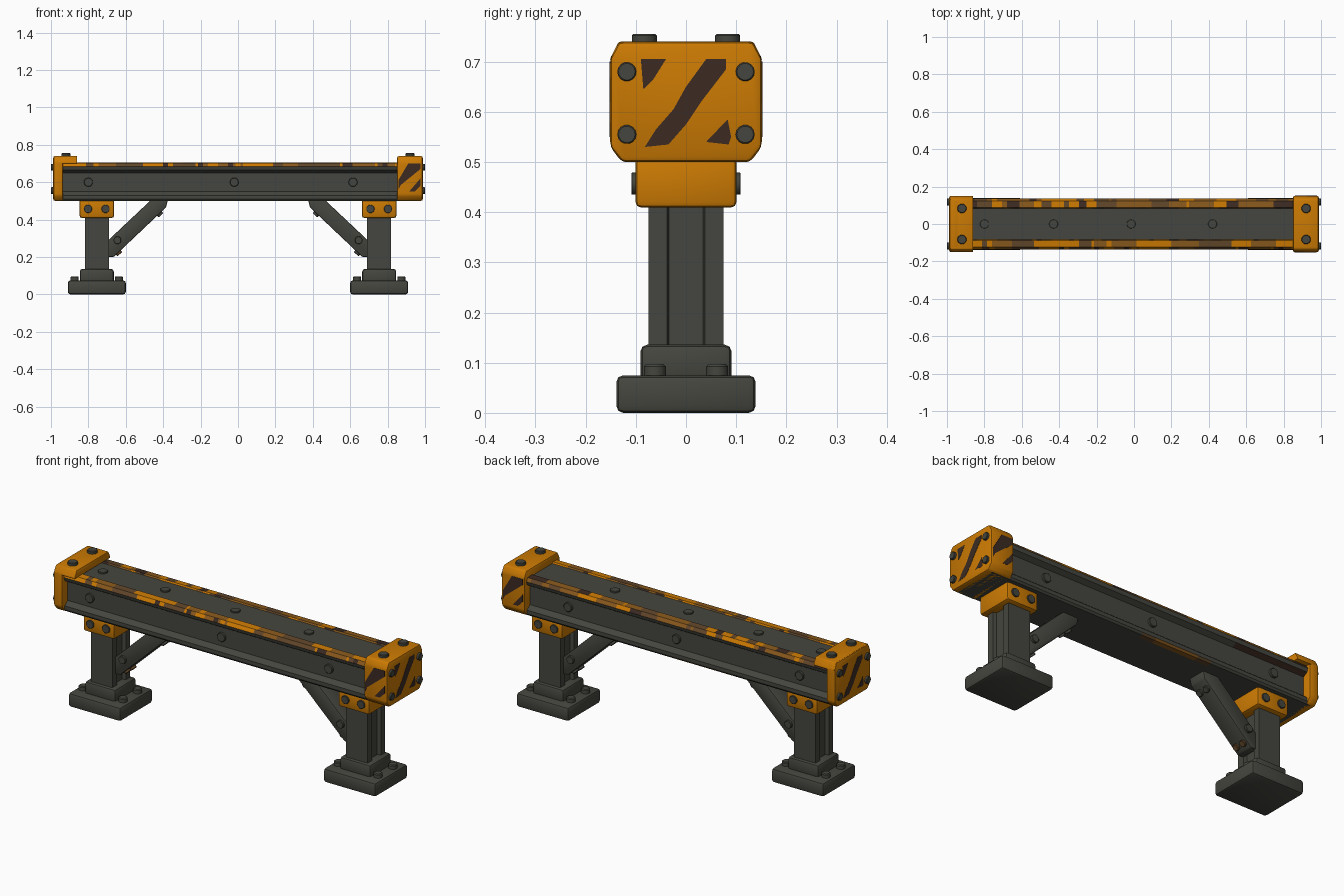
import bpy
import bmesh
import math
import random
from mathutils import Vector, Matrix

random.seed(7)

default_cube = bpy.data.objects.get("Cube")
if default_cube:
    bpy.data.objects.remove(default_cube, do_unlink=True)


def make_material(name, red, green, blue):
    material = bpy.data.materials.new(name)
    material.use_nodes = True
    colour = (red, green, blue, 1)
    material.diffuse_color = colour
    shader = material.node_tree.nodes["Principled BSDF"]
    shader.inputs["Base Color"].default_value = colour
    shader.inputs["Roughness"].default_value = 0.7
    return material


steel = make_material("dark steel", 0.06, 0.061, 0.05)
orange = make_material("safety orange", 0.6, 0.195, 0.001)
brown = make_material("dark brown paint", 0.045, 0.024, 0.016)
ochre = make_material("worn ochre", 0.25, 0.1, 0.012)
umber = make_material("faded umber", 0.12, 0.062, 0.022)


def finish(mesh_data, name, *materials):
    """Turn a bmesh into a smooth-shaded object with sharp edges kept."""
    bmesh.ops.recalc_face_normals(mesh_data, faces=mesh_data.faces)
    mesh = bpy.data.meshes.new(name)
    mesh_data.to_mesh(mesh)
    mesh_data.free()
    part = bpy.data.objects.new(name, mesh)
    bpy.context.collection.objects.link(part)
    for material in materials:
        mesh.materials.append(material)
    bpy.ops.object.select_all(action="DESELECT")
    part.select_set(True)
    bpy.context.view_layer.objects.active = part
    bpy.ops.object.shade_smooth_by_angle(angle=math.radians(35))


def prism(name, outline, axis, low, high, material, bevel=0.0):
    """Extrude an outline along one axis; outline uses the other two axes."""
    def place(point, along):
        coords = list(point)
        coords.insert("xyz".index(axis), along)
        return coords

    bm = bmesh.new()
    base = bm.faces.new([bm.verts.new(place(p, low)) for p in outline])
    extruded = bmesh.ops.extrude_face_region(bm, geom=[base])["geom"]
    moved = [v for v in extruded if isinstance(v, bmesh.types.BMVert)]
    bmesh.ops.translate(bm, verts=moved, vec=place((0, 0), high - low))
    if bevel:
        bmesh.ops.bevel(bm, geom=bm.edges[:], offset=bevel, segments=2,
                        profile=0.5, affect="EDGES")
    finish(bm, name, material)


def box(name, x, y, z, material, bevel=0.01):
    corners = [(x[0], y[0]), (x[1], y[0]), (x[1], y[1]), (x[0], y[1])]
    prism(name, corners, "z", z[0], z[1], material, bevel)


def bolt(name, location, direction, radius=0.024, height=0.012, material=steel):
    """A round bolt head standing on a surface."""
    bm = bmesh.new()
    bmesh.ops.create_cone(bm, cap_ends=True, segments=14, radius1=radius,
                          radius2=radius, depth=height * 2)
    rim = [e for e in bm.edges if all(v.co.z > 0 for v in e.verts)]
    bmesh.ops.bevel(bm, geom=rim, offset=height * 0.2, segments=1,
                    affect="EDGES")
    turn = Vector((0, 0, 1)).rotation_difference(Vector(direction))
    bm.transform(Matrix.Translation(location) @ turn.to_matrix().to_4x4())
    finish(bm, name, material)


# Beam: a grooved section with raised top rails, swept along x
half = [(0.095, 0.5), (0.122, 0.5), (0.13, 0.51), (0.13, 0.53), (0.105, 0.55),
        (0.105, 0.65), (0.13, 0.665), (0.136, 0.684), (0.124, 0.702),
        (0.088, 0.705), (0.083, 0.698)]
section = half + [(-y, z) for y, z in reversed(half)]
steps = 144
bm = bmesh.new()
rings = []
for i in range(steps + 1):
    x = -0.96 + 1.92 * i / steps
    rings.append([bm.verts.new((x, y, z)) for y, z in section])
bm.faces.new(rings[0])
bm.faces.new(rings[-1])

# Worn paint: one letter per stretch of each rail, with ragged ends
slots = {"steel": 0, "o": 1, "b": 2, "r": 3, "m": 4}
worn = {"back": "bmorooomrrmororrmo", "front": "oormoomoroormmoroo"}
rows = {7: "back", 8: "back", 9: "back", 11: "front", 12: "front", 13: "front"}
count = len(section)
for k in range(count):
    run = 0
    for i in range(steps):
        n = (k + 1) % count
        face = bm.faces.new((rings[i][k], rings[i][n],
                             rings[i + 1][n], rings[i + 1][k]))
        if k in rows:
            if run == 0:
                run = random.randint(2, 5)
                shift = random.randint(-2, 2)
                chip = random.choice("rmb") if random.random() < 0.2 else None
            run -= 1
            stretch = min(max(i + shift, 0), steps - 1) * 18 // steps
            face.material_index = slots[chip or worn[rows[k]][stretch]]
        elif k in (0, 1) and 44 < i < 76:
            face.material_index = slots["r" if 50 < i < 70 else "m"]
        elif k == 5 and i < 34:
            face.material_index = slots["b"]
finish(bm, "beam", steel, orange, brown, ochre, umber)

for i, x in enumerate((-0.8, -0.43, -0.015, 0.42)):
    bolt(f"beam_top_bolt_{i}", (x, 0, 0.697), (0, 0, 1), height=0.009)
for i, x in enumerate((-0.8, -0.02, 0.615)):
    bolt(f"beam_front_bolt_{i}", (x, -0.105, 0.6), (0, -1, 0))
for i, x in enumerate((-0.75, -0.02, 0.62)):
    bolt(f"beam_back_bolt_{i}", (x, 0.105, 0.6), (0, 1, 0))

# End caps: a closed box on the left, an end plate with a top lip on the right
corner = [(0.128, 0.5), (0.151, 0.53), (0.151, 0.707), (0.134, 0.74)]
cap_outline = corner + [(-y, z) for y, z in reversed(corner)]
lip_half = [(0.151, 0.7), (0.151, 0.707), (0.134, 0.74)]
lip_outline = lip_half + [(-y, z) for y, z in reversed(lip_half)]
prism("left_cap", cap_outline, "x", 0.85, 0.988, orange, 0.01)
prism("right_cap_plate", cap_outline, "x", -0.988, -0.935, orange, 0.01)
prism("right_cap_lip", lip_outline, "x", -0.983, -0.86, orange, 0.004)

# Hazard stripes as thin plates on the cap faces
end_stripes = [
    [(-0.082, 0.53), (-0.035, 0.535), (0, 0.575), (0.03, 0.62),
     (0.08, 0.685), (0.08, 0.705), (0.04, 0.705), (0, 0.65),
     (-0.025, 0.605), (-0.06, 0.565)],
    [(-0.09, 0.705), (-0.085, 0.645), (-0.065, 0.665), (-0.04, 0.705)],
    [(0.04, 0.54), (0.085, 0.535), (0.09, 0.55), (0.083, 0.585)],
]
side_stripes = [
    [(0.857, 0.56), (0.87, 0.585), (0.975, 0.67), (0.975, 0.7),
     (0.91, 0.7), (0.857, 0.61)],
    [(0.915, 0.55), (0.945, 0.55), (0.975, 0.58), (0.975, 0.62)],
]
for side, word in ((1, "left"), (-1, "right")):
    for i, outline in enumerate(end_stripes):
        turned = [(y * side, z) for y, z in outline]
        inner, outer = sorted((side * 0.986, side * 0.989))
        prism(f"{word}_end_stripe_{i}", turned, "x", inner, outer, brown)
for i, outline in enumerate(side_stripes):
    prism(f"front_stripe_{i}", outline, "y", -0.152, -0.149, brown)
    flipped = [(1.835 - x, z) for x, z in outline]
    prism(f"back_stripe_{i}", flipped, "y", 0.149, 0.152, brown)

# Leg column section: two flanges joined by a recessed web
quarter = [(0.064, 0.075), (0.064, 0.038), (0.045, 0.034)]
right_edge = quarter + [(x, -y) for x, y in reversed(quarter)]
column = right_edge + [(-x, -y) for x, y in right_edge]

for side, word in ((1, "left"), (-1, "right")):
    centre = 0.755 * side

    def span(size):
        return centre - size, centre + size

    # Foot, ankle, column and collar
    box(f"{word}_foot", span(0.155), (-0.139, 0.139), (0, 0.075), steel, 0.014)
    box(f"{word}_ankle", span(0.091), (-0.091, 0.091), (0.06, 0.136), steel, 0.014)
    prism(f"{word}_column", [(centre + x, y) for x, y in column], "z",
          0.12, 0.43, steel)
    box(f"{word}_collar", span(0.092), (-0.101, 0.101), (0.409, 0.51), orange, 0.012)

    # Diagonal brace between column and beam
    brace = [(0.72, 0.265), (0.7, 0.2), (0.665, 0.2), (0.385, 0.465),
             (0.375, 0.505), (0.465, 0.505)]
    prism(f"{word}_brace", [(x * side, z) for x, z in brace], "y",
          -0.05, 0.05, steel, 0.006)

    # Bolts on both faces of each part
    for face, label in ((-1, "front"), (1, "back")):
        for j in (-1, 1):
            name = f"{word}_{label}_{'outer' if j == side else 'inner'}"
            bolt(f"{name}_foot_bolt", (centre + 0.118 * j, 0.062 * face, 0.075),
                 (0, 0, 1), 0.022, 0.022)
            bolt(f"{name}_collar_bolt", (centre + 0.047 * j, 0.101 * face, 0.457),
                 (0, face, 0), 0.022, 0.008)
        name = f"{word}_{label}"
        bolt(f"{name}_brace_bolt", (0.645 * side, 0.05 * face, 0.29),
             (0, face, 0), 0.021)
        for x, z, paint in ((0.64, 0.224, umber if side < 0 else steel),
                            (0.42, 0.432, steel)):
            bolt(f"{name}_brace_end_bolt", (x * side, 0.024 * face, z),
                 (-0.69 * side, 0, -0.73), 0.017, material=paint)
        bolt(f"{name}_cap_top_bolt", (0.92 * side, 0.083 * face, 0.74),
             (0, 0, 1), 0.025, 0.015)
        for z in (0.555, 0.68):
            bolt(f"{name}_cap_end_bolt", (0.988 * side, 0.118 * face, z),
                 (side, 0, 0), 0.019, 0.012)
